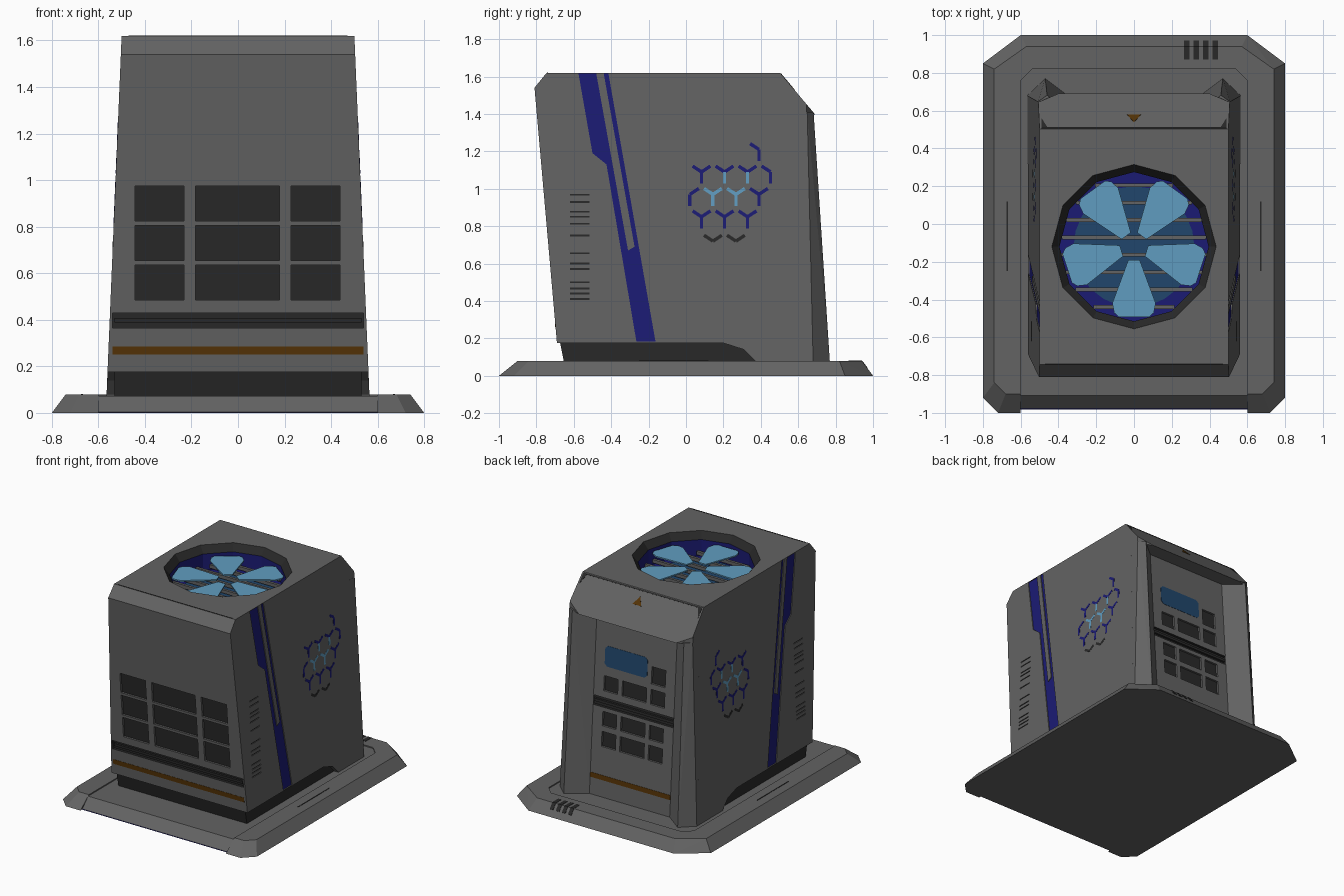
import bpy, bmesh
from math import sin, cos, pi, radians, hypot, sqrt

cube = bpy.data.objects.get("Cube")
if cube:
    bpy.data.objects.remove(cube, do_unlink=True)

COLOURS = {
    "casing grey": (0.125, 0.125, 0.125),
    "dark trim": (0.022, 0.022, 0.022),
    "deep blue": (0.011, 0.011, 0.175),
    "screen blue": (0.015, 0.062, 0.15),
    "fan light blue": (0.118, 0.335, 0.53),
    "amber": (0.092, 0.034, 0.002),
}
GREY, DARK, BLUE, SCREEN, LIGHT, AMBER = range(6)
MATS = []
for label, rgb in COLOURS.items():
    m = bpy.data.materials.new(label)
    m.use_nodes = True
    m.diffuse_color = (*rgb, 1)
    m.node_tree.nodes["Principled BSDF"].inputs["Base Color"].default_value = (*rgb, 1)
    MATS.append(m)


# ---- helpers ----
def make(bm, name, mat, slots=False, rule=None):
    """Finish a mesh; slots=True keeps the whole palette for boolean work."""
    bmesh.ops.recalc_face_normals(bm, faces=bm.faces[:])
    for f in bm.faces:
        f.material_index = (rule(f) if rule else mat) if slots else 0
    me = bpy.data.meshes.new(name)
    bm.to_mesh(me)
    bm.free()
    for m in (MATS if slots else [MATS[mat]]):
        me.materials.append(m)
    ob = bpy.data.objects.new(name, me)
    bpy.context.collection.objects.link(ob)
    return ob


def hull(name, pts, mat, slots=False):
    bm = bmesh.new()
    for p in pts:
        bm.verts.new(p)
    bmesh.ops.convex_hull(bm, input=bm.verts[:])
    bmesh.ops.delete(bm, geom=[v for v in bm.verts if not v.link_faces], context='VERTS')
    bmesh.ops.dissolve_limit(bm, angle_limit=0.01, verts=bm.verts[:], edges=bm.edges[:])
    return make(bm, name, mat, slots)


def loft(bm, rings):
    """Join rings of equal length into a closed solid."""
    vs = [[bm.verts.new(p) for p in r] for r in rings]
    n = len(vs[0])
    for a, b in zip(vs, vs[1:]):
        for i in range(n):
            j = (i + 1) % n
            bm.faces.new((a[i], a[j], b[j], b[i]))
    bm.faces.new(vs[0][::-1])
    bm.faces.new(vs[-1])


def plates(name, polys, place, mat, lo=-0.002, hi=0.002, slots=False, rule=None):
    """Flat outlines laid on a surface, from depth lo to depth hi."""
    bm = bmesh.new()
    for poly in polys:
        loft(bm, [[place(u, v, d) for u, v in poly] for d in (lo, hi)])
    return make(bm, name, mat, slots, rule)


def rect(u0, u1, v0, v1):
    return [(u0, v0), (u1, v0), (u1, v1), (u0, v1)]


def circle(r, z, n=12, cy=-0.12):
    return [(r * cos(2 * pi * i / n), cy + r * sin(2 * pi * i / n), z) for i in range(n)]


def cut(ob, cutter):
    mod = ob.modifiers.new("cut", 'BOOLEAN')
    mod.operation, mod.solver, mod.object = 'DIFFERENCE', 'EXACT', cutter
    dg = bpy.context.evaluated_depsgraph_get()
    me = bpy.data.meshes.new_from_object(ob.evaluated_get(dg))
    ob.modifiers.clear()
    ob.data = me
    bpy.data.objects.remove(cutter, do_unlink=True)


def recess(ob, polys, place, depth, colour, axis):
    """Sink outlines into a face: coloured floor, grey walls."""
    cut(ob, plates("cutter", polys, place, colour, -depth, 0.05, True,
                   lambda f: colour if abs(f.normal[axis]) > 0.5 else GREY))


# ---- surfaces of the casing: (across, along, outward) -> point ----
def half_width(z):
    return 0.5 + 0.042 * (1.62 - z)


def side(s):
    return lambda y, z, d: (s * (half_width(z) + d), y, z)


def front(x, z, d):
    return (x, -0.69 - 0.088 * (z - 0.18) - d, z)


def back(x, z, d):
    return (x, 0.67 - 0.068 * z + d, z)


def top(x, y, d):
    return (x, y, 1.62 + d)


def floor(x, y, d):
    return (x, y, 0.08 + d)


def hood(x, y, d):
    return (x, y + 0.765 * d, 1.62 - 1.19 * (y - 0.503) + 0.643 * d)


# ---- base ----
low = [(0.72, -1), (0.8, -0.92), (0.8, 0.85), (0.6, 1)]
high = [(0.68, -0.9), (0.74, -0.84), (0.74, 0.82), (0.57, 0.94)]
base = hull("base", [(s * x, y, z) for ring, z in ((low, 0), (high, 0.08))
                     for x, y in ring for s in (-1, 1)], GREY, slots=True)
pan = [(-0.6, -1.1), (0.6, -1.1), (0.6, 0.76), (0.54, 0.82), (-0.54, 0.82), (-0.6, 0.76)]
cut(base, plates("pan_cutter", [pan], floor, GREY, -0.008, 0.05, slots=True))
cut(base, hull("front_notch_cutter", [(s * 0.6, y, z) for s in (-1, 1) for y, z in (
    (-1.1, -0.02), (-1.0, -0.02), (-1.1, 0.1), (-0.88, 0.1))], GREY, slots=True))
plates("base_glow_strip", [rect(-0.6, 0.6, -0.983, -0.97)], lambda x, y, d: (x, y, d), BLUE, 0.001, 0.003)
plates("base_slits", [rect(s * 0.67 - 0.004, s * 0.67 + 0.004, -0.25, 0.12) for s in (-1, 1)], floor, DARK)
bm = bmesh.new()
for i in range(4):
    x0 = 0.266 + 0.05 * i
    prof = [(0.87, 0.082), (0.941, 0.082), (0.971, 0.043), (0.965, 0.035), (0.935, 0.075), (0.87, 0.075)]
    loft(bm, [[(x, y, z) for y, z in prof] for x in (x0, x0 + 0.028)])
make(bm, "base_vents", DARK)

# ---- casing ----
profile = [(-0.69, 0.175), (-0.81, 1.54), (-0.745, 1.62), (0.503, 1.62), (0.645, 1.451),
           (0.575, 1.4), (0.666, 0.06), (0.38, 0.06), (0.37, 0.08), (0.31, 0.14), (0.2, 0.175)]
bm = bmesh.new()
loft(bm, [[(s * half_width(z), y, z) for y, z in profile] for s in (-1, 1)])
casing = make(bm, "casing", GREY, slots=True)
hull("plinth", [(s * 0.53, y, z) for s in (-1, 1) for y, z in
                ((-0.65, 0.06), (-0.675, 0.185), (0.45, 0.06), (0.45, 0.185))], DARK)
hull("hood_lip", [(s * x, y, z) for s in (-1, 1) for x, y, z in
                  ((0.507, 0.645, 1.451), (0.4, 0.69, 1.398), (0.509, 0.57, 1.4),
                   (0.509, 0.645, 1.4), (0.507, 0.57, 1.451))], GREY)
for s, tag in ((1, "left"), (-1, "right")):
    foot = [(0.5655, 0.666), (0.5655, 0.68), (0.47, 0.77), (0.33, 0.665), (0.36, 0.6)]
    head = [(0.5088, 0.574), (0.5088, 0.648), (0.46, 0.682), (0.33, 0.573), (0.36, 0.53)]
    hull(tag + "_back_pillar", [(s * x, y, z) for ring, z in ((foot, 0.06), (head, 1.41))
                                for x, y in ring], GREY)

# ---- recessed panels on front and back ----
cols = [(-0.443, -0.232), (-0.183, 0.178), (0.227, 0.438)]
rows = [(0.485, 0.635), (0.655, 0.805), (0.825, 0.975)]
recess(casing, [rect(*c, *r) for c in cols for r in rows], front, 0.015, DARK, 1)
cut(casing, plates("front_slot_cutter", [rect(-0.54, 0.54, 0.365, 0.43)], front, DARK, -0.02, 0.05, True))
bcols = [(-0.25, -0.135), (-0.1, 0.1), (0.135, 0.25)]
brows = [(0.435, 0.545), (0.585, 0.69), (0.84, 0.95)]
cells = [rect(*c, *r) for c in bcols for r in brows] + [rect(-0.25, -0.135, 0.99, 1.115)]
recess(casing, cells, back, 0.015, DARK, 1)
cut(casing, plates("back_slot_cutter", [rect(-0.34, 0.34, 0.72, 0.79)], back, DARK, -0.02, 0.05, True))
plates("front_rail", [rect(-0.53, 0.53, 0.388, 0.408)], front, DARK, -0.022, -0.004)
plates("back_rail", [rect(-0.33, 0.33, 0.745, 0.765)], back, DARK, -0.022, -0.004)
plates("front_amber_strip", [rect(-0.54, 0.54, 0.25, 0.285)], front, AMBER)
plates("back_amber_strip", [rect(-0.33, 0.33, 0.195, 0.23)], back, AMBER)
plates("back_screen", [[(-0.1, 1.04), (-0.08, 1.02), (0.23, 1.02), (0.25, 1.04),
                        (0.25, 1.15), (0.23, 1.17), (-0.08, 1.17), (-0.1, 1.15)]], back, SCREEN)
plates("hood_marker", [[(-0.036, 0.578), (0.036, 0.578), (0, 0.538)]], hood, AMBER)
plates("hood_seam", [rect(-0.46, 0.46, 0.506, 0.512)]
       + [[(s * 0.455, 0.506), (s * 0.49, 0.506), (s * 0.49, 0.56)] for s in (-1, 1)], hood, DARK)
plates("front_seam", [rect(-0.47, 0.47, -0.743, -0.738)], top, DARK)

# ---- fan well, grille and fan ----
bm = bmesh.new()
loft(bm, [circle(0.435, 1.65), circle(0.435, 1.62), circle(0.395, 1.57), circle(0.395, 1.45)])
well = make(bm, "well_cutter", DARK, slots=True,
            rule=lambda f: DARK if f.calc_center_median().z > 1.58 else BLUE)
cut(casing, well)
bm = bmesh.new()
loft(bm, [circle(0.32, 1.445, 24), circle(0.32, 1.455, 24)])
make(bm, "well_glow", SCREEN)
bars = []
for i in range(8):
    dy = 0.325 - 0.092 * i
    w = sqrt(0.385 ** 2 - dy ** 2)
    bars.append(rect(-w, w, dy - 0.13, dy - 0.11))
plates("fan_grille", bars, top, GREY, -0.155, -0.13)
blade = [(0.07, -0.03), (0.3, -0.115), (0.35, -0.105), (0.372, -0.08),
         (0.372, 0.08), (0.35, 0.105), (0.3, 0.115), (0.07, 0.03)]
blades = []
for i in range(5):
    a = radians(-90 + 72 * i)
    blades.append([(r * cos(a) - t * sin(a), -0.12 + r * sin(a) + t * cos(a)) for r, t in blade])
plates("fan_blades", blades, top, LIGHT, -0.08, -0.07)

# ---- side markings: stripe, vents and honeycomb ----
stripe = [(-0.575, 1.617), (-0.5, 1.19), (-0.425, 1.13), (-0.265, 0.182), (-0.163, 0.182),
          (-0.415, 1.617), (-0.44, 1.617), (-0.275, 0.69), (-0.31, 0.67), (-0.48, 1.617)]
slats = [0.968, 0.93, 0.877, 0.85, 0.813, 0.75, 0.655, 0.6, 0.57, 0.5, 0.467, 0.44, 0.41]
RIGHT, LEFT, STEM = (0.061, 0.04), (-0.061, 0.04), (0, -0.08)
full = (RIGHT, LEFT, STEM)
joints = [(0.083 + 0.123 * i, z, full) for i in range(3) for z in (1.09, 0.85)]
joints += [(0.144 + 0.123 * i, 0.97, full) for i in range(3)]
joints += [(0.144 + 0.123 * i, 0.72, (RIGHT, LEFT)) for i in range(2)]
joints += [(0.021, 0.97, (RIGHT, STEM)), (0.452, 1.09, (LEFT, STEM)), (0.39, 1.21, (LEFT, STEM))]
comb = {BLUE: [], LIGHT: [], DARK: []}
for y, z, arms in joints:
    for dy, dz in arms:
        k = 0.009 / hypot(dy, dz)
        ny, nz = -dz * k, dy * k
        ey, ez = y + 0.78 * dy, z + 0.78 * dz
        near = hypot(y + dy / 2 - 0.23, z + dz / 2 - 0.99) < 0.1195
        colour = DARK if z < 0.8 else LIGHT if near else BLUE
        comb[colour].append([(y + ny, z + nz), (ey + ny, ez + nz), (ey - ny, ez - nz), (y - ny, z - nz)])
for s, tag in ((1, "left"), (-1, "right")):
    recess(casing, [stripe], side(s), 0.006, BLUE, 0)
    recess(casing, [rect(-0.62, -0.515, z - 0.005, z + 0.005) for z in slats], side(s), 0.005, DARK, 0)
    for colour, word in ((BLUE, "blue"), (LIGHT, "light"), (DARK, "dark")):
        plates(f"{tag}_honeycomb_{word}", comb[colour], side(s), colour, hi=0.001)
